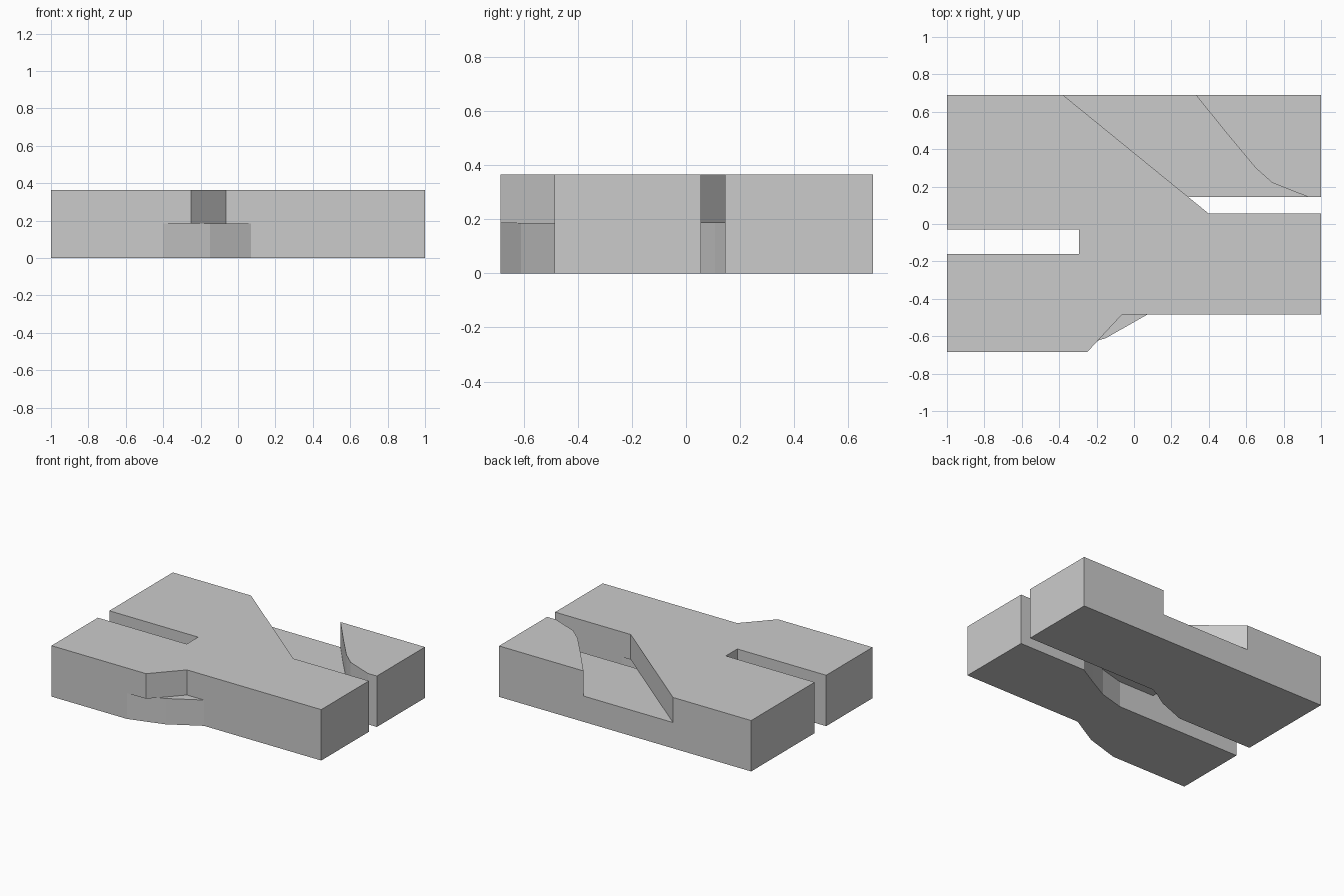
import bpy, bmesh

if "Cube" in bpy.data.objects:
    bpy.data.objects.remove(bpy.data.objects["Cube"])

MID, TOP = 0.185, 0.365


def slab(name, outline, z0, z1):
    """Extrude a plan outline between two heights."""
    bm = bmesh.new()
    face = bm.faces.new([bm.verts.new((x, y, z0)) for x, y in outline])
    ext = bmesh.ops.extrude_face_region(bm, geom=[face])
    verts = [g for g in ext["geom"] if isinstance(g, bmesh.types.BMVert)]
    bmesh.ops.translate(bm, verts=verts, vec=(0, 0, z1 - z0))
    bmesh.ops.recalc_face_normals(bm, faces=bm.faces)
    mesh = bpy.data.meshes.new(name)
    bm.to_mesh(mesh)
    bm.free()
    obj = bpy.data.objects.new(name, mesh)
    bpy.context.collection.objects.link(obj)
    return obj


# Lower layer: two strips split by an S-shaped gap
back_strip = [(-1, 0.69), (-1, -0.03), (-0.41, -0.03), (-0.2, 0.05),
              (-0.11, 0.107), (-0.04, 0.145), (1, 0.145), (1, 0.69)]
front_strip = [(-1, -0.16), (-1, -0.685), (-0.4, -0.685), (-0.15, -0.61),
               (0.07, -0.485), (1, -0.485), (1, 0.055), (0.47, 0.055),
               (0.32, -0.03), (0.17, -0.11), (-0.015, -0.16)]

# Upper layer: slotted main plate and the curved corner block
main_plate = [(-1, 0.69), (-1, -0.03), (-0.295, -0.03), (-0.295, -0.16),
              (-1, -0.16), (-1, -0.685), (-0.25, -0.685), (-0.065, -0.485),
              (1, -0.485), (1, 0.055), (0.4, 0.055), (-0.38, 0.69)]
corner_block = [(0.33, 0.69), (0.5, 0.48), (0.65, 0.3), (0.74, 0.22),
                (0.93, 0.145), (1, 0.145), (1, 0.69)]

body = slab("crossing_block", main_plate, MID, TOP)
parts = [slab("lower_back_strip", back_strip, 0, MID),
         slab("lower_front_strip", front_strip, 0, MID),
         slab("upper_corner_block", corner_block, MID, TOP)]

# Fuse the layers into one solid
bpy.context.view_layer.objects.active = body
for part in parts:
    mod = body.modifiers.new("fuse", 'BOOLEAN')
    mod.operation = 'UNION'
    mod.solver = 'EXACT'
    mod.object = part
    bpy.ops.object.modifier_apply(modifier=mod.name)
    bpy.data.objects.remove(part)

# Merge coplanar side faces
bm = bmesh.new()
bm.from_mesh(body.data)
bmesh.ops.remove_doubles(bm, verts=bm.verts, dist=0.0005)
bmesh.ops.dissolve_limit(bm, angle_limit=0.01, verts=bm.verts, edges=bm.edges)
bm.to_mesh(body.data)
bm.free()
